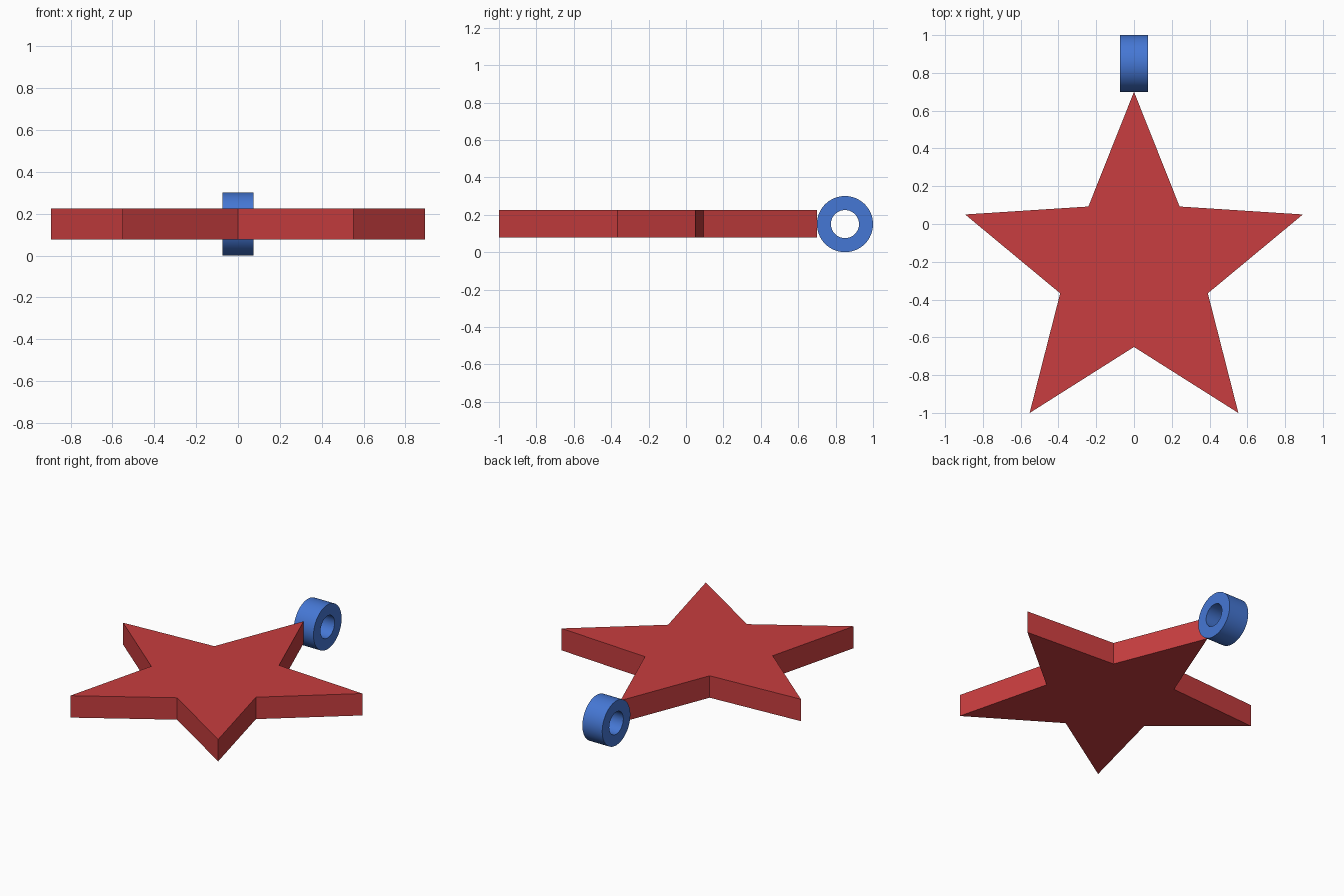
import bpy, bmesh, math

if "Cube" in bpy.data.objects:
    bpy.data.objects.remove(bpy.data.objects["Cube"])


def material(name, color):
    m = bpy.data.materials.new(name)
    m.diffuse_color = (*color, 1)
    m.use_nodes = True
    m.node_tree.nodes["Principled BSDF"].inputs["Base Color"].default_value = m.diffuse_color
    return m


def make_object(name, bm, mat):
    bmesh.ops.recalc_face_normals(bm, faces=bm.faces[:])
    mesh = bpy.data.meshes.new(name)
    bm.to_mesh(mesh)
    bm.free()
    mesh.materials.append(mat)
    obj = bpy.data.objects.new(name, mesh)
    bpy.context.collection.objects.link(obj)
    return obj


red = material("red", (0.58, 0.048, 0.05))
blue = material("blue", (0.06, 0.185, 0.66))

# Five-pointed star plate: alternating radii, extruded upward
OUTER, INNER, CENTRE_Y = 0.94, 0.411, -0.24
bm = bmesh.new()
points = []
for i in range(10):
    r = OUTER if i % 2 == 0 else INNER
    a = math.pi / 2 + i * math.pi / 5
    points.append(bm.verts.new((r * math.cos(a), CENTRE_Y + r * math.sin(a), 0.077)))
base = bm.faces.new(points)
top = bmesh.ops.extrude_face_region(bm, geom=[base], use_keep_orig=True)
bmesh.ops.translate(bm, vec=(0, 0, 0.148),
                    verts=[v for v in top["geom"] if isinstance(v, bmesh.types.BMVert)])
make_object("star", bm, red)

# Hanging ring: rectangular section swept around the x axis
SEGMENTS = 64
section = [(-0.074, 0.15), (0.074, 0.15), (0.074, 0.075), (-0.074, 0.075)]
bm = bmesh.new()
loops = []
for i in range(SEGMENTS):
    a = 2 * math.pi * i / SEGMENTS
    loops.append([bm.verts.new((x, 0.85 + r * math.cos(a), 0.15 + r * math.sin(a)))
                  for x, r in section])
for i in range(SEGMENTS):
    p, q = loops[i], loops[(i + 1) % SEGMENTS]
    for j in range(4):
        k = (j + 1) % 4
        bm.faces.new((p[j], p[k], q[k], q[j]))
ring = make_object("hanging_ring", bm, blue)
bpy.context.view_layer.objects.active = ring
ring.select_set(True)
bpy.ops.object.shade_smooth_by_angle(angle=math.radians(30))
